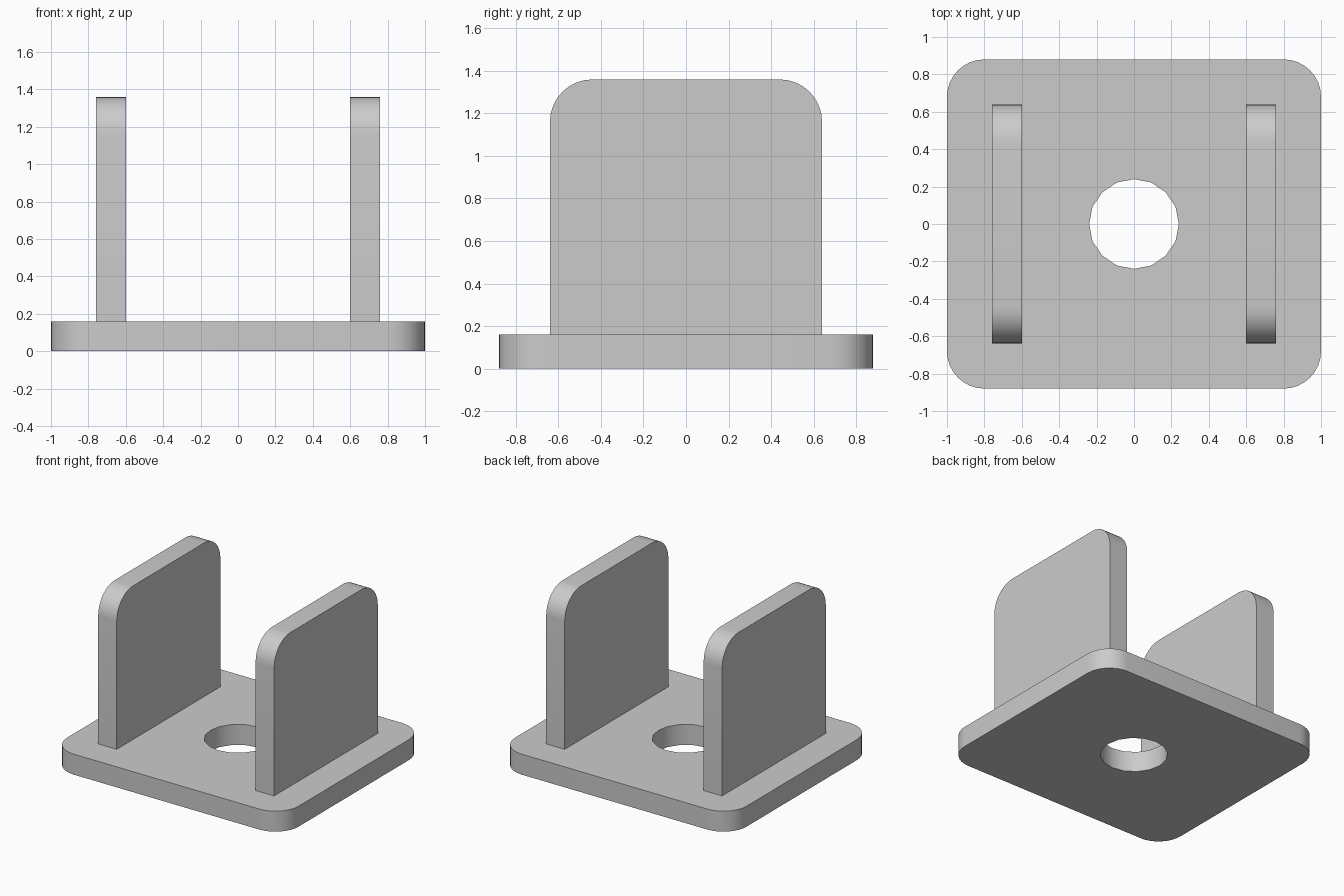
import bpy, bmesh
from math import cos, sin, pi, radians
from mathutils import Matrix, Vector

cube = bpy.data.objects.get("Cube")
if cube:
    bpy.data.objects.remove(cube, do_unlink=True)

# Single grey material
GREY = (0.6, 0.6, 0.6, 1.0)
grey = bpy.data.materials.new("plain grey")
grey.use_nodes = True
grey.diffuse_color = GREY
grey.node_tree.nodes["Principled BSDF"].inputs["Base Color"].default_value = GREY


def arc(cx, cy, radius, start, sweep, steps):
    """Points along an arc, both ends included."""
    angles = [start + sweep * i / steps for i in range(steps + 1)]
    return [(cx + radius * cos(a), cy + radius * sin(a)) for a in angles]


def extruded(name, loops, depth, matrix):
    """Fill outline loops (outer, then holes), extrude them and place the result."""
    bm = bmesh.new()
    for loop in loops:
        verts = [bm.verts.new((x, y, 0)) for x, y in loop]
        for a, b in zip(verts, verts[1:] + verts[:1]):
            bm.edges.new((a, b))
    bmesh.ops.triangle_fill(bm, edges=bm.edges[:], use_beauty=True,
                            normal=Vector((0, 0, 1)))
    ret = bmesh.ops.extrude_face_region(bm, geom=bm.faces[:], use_keep_orig=True)
    top = [v for v in ret["geom"] if isinstance(v, bmesh.types.BMVert)]
    bmesh.ops.translate(bm, verts=top, vec=(0, 0, depth))
    bmesh.ops.recalc_face_normals(bm, faces=bm.faces[:])
    bm.transform(matrix)
    mesh = bpy.data.meshes.new(name)
    bm.to_mesh(mesh)
    bm.free()
    mesh.materials.append(grey)
    obj = bpy.data.objects.new(name, mesh)
    bpy.context.collection.objects.link(obj)
    bpy.ops.object.select_all(action="DESELECT")
    obj.select_set(True)
    bpy.context.view_layer.objects.active = obj
    bpy.ops.object.shade_smooth_by_angle(angle=radians(30))
    return obj


RADIUS, STEPS = 0.2, 8
THICK = 0.16

# Base plate with rounded corners and a round hole
outline = []
for i, (sx, sy) in enumerate([(1, 1), (-1, 1), (-1, -1), (1, -1)]):
    outline += arc(sx * (1 - RADIUS), sy * (0.88 - RADIUS), RADIUS,
                   i * pi / 2, pi / 2, STEPS)
hole = arc(0, 0, 0.24, 0, 2 * pi, 16)[:-1]
extruded("base_plate", [outline, hole], THICK, Matrix.Identity(4))

# Two upright side plates with rounded upper corners
half, height = 0.64, 1.36
profile = [(-half, THICK), (half, THICK)]
profile += arc(half - RADIUS, height - RADIUS, RADIUS, 0, pi / 2, STEPS)
profile += arc(RADIUS - half, height - RADIUS, RADIUS, pi / 2, pi / 2, STEPS)
# Profile axes map to y and z, depth to x
stand = Matrix(((0, 0, 1, 0), (1, 0, 0, 0), (0, 1, 0, 0), (0, 0, 0, 1)))
for name, x in (("left_side_plate", 0.6), ("right_side_plate", -0.6 - THICK)):
    extruded(name, [profile], THICK, Matrix.Translation((x, 0, 0)) @ stand)
